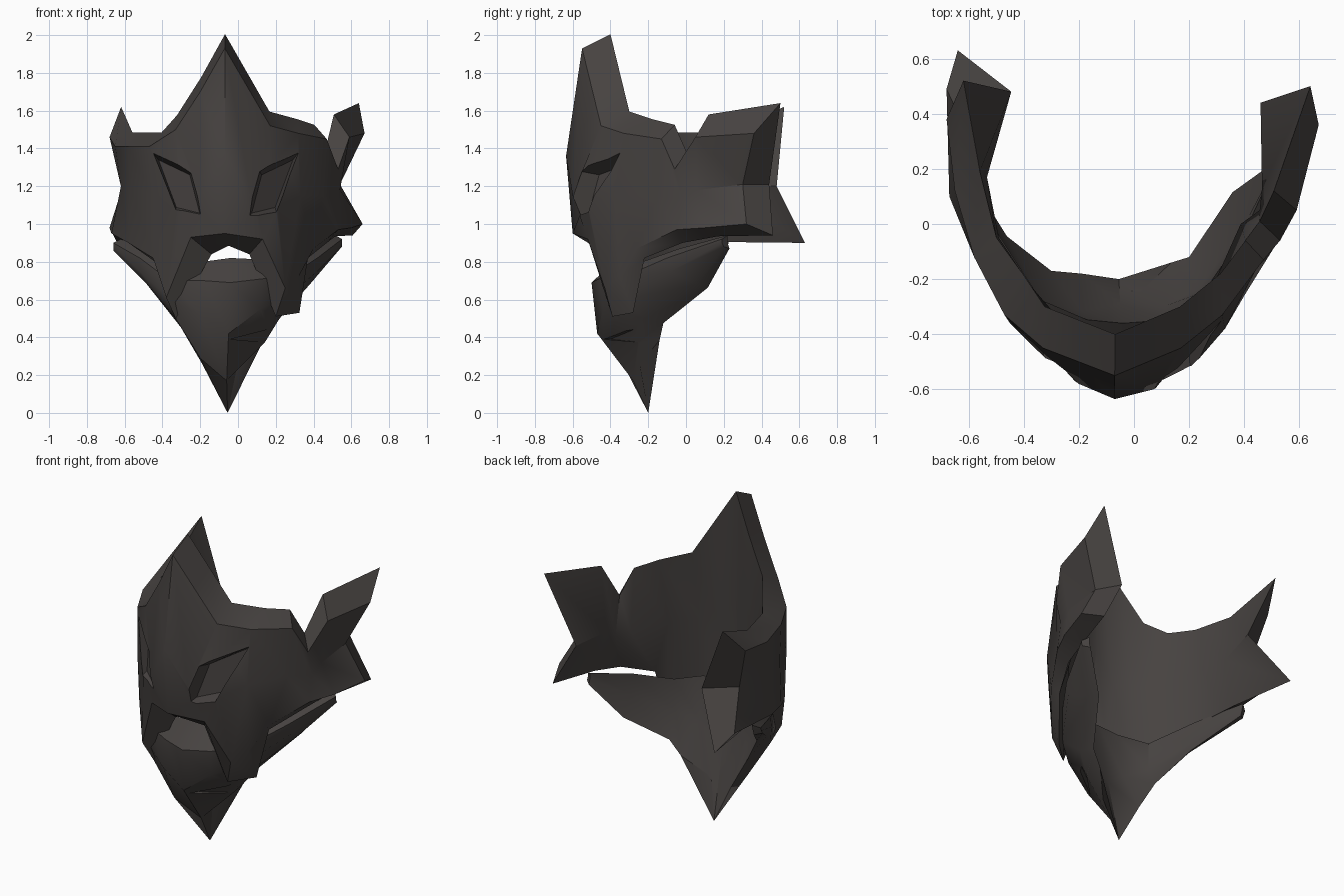
import bpy, bmesh
from mathutils import Vector

if "Cube" in bpy.data.objects:
    bpy.data.objects.remove(bpy.data.objects["Cube"])

mat = bpy.data.materials.new("dark_brown_grey")
mat.diffuse_color = (0.062, 0.055, 0.052, 1)
mat.use_nodes = True
mat.node_tree.nodes["Principled BSDF"].inputs["Base Color"].default_value = mat.diffuse_color


def make(name, verts, faces):
    bm = bmesh.new()
    vs = [bm.verts.new(v) for v in verts]
    for f in faces:
        bm.faces.new([vs[i] for i in f])
    bmesh.ops.recalc_face_normals(bm, faces=bm.faces)
    me = bpy.data.meshes.new(name)
    bm.to_mesh(me)
    bm.free()
    ob = bpy.data.objects.new(name, me)
    bpy.context.collection.objects.link(ob)
    me.materials.append(mat)
    return ob


def shell(name, cols, inner):
    """Closed thick band: each column has top, middle, bottom outer points."""
    n = len(cols)
    verts = []
    for i, col in enumerate(cols):
        outer = [Vector(p) for p in col]
        verts += outer
        verts += [inner(i, r, outer[r]) for r in (2, 1, 0)]
    faces = []
    for i in range(n - 1):
        for k in range(6):
            a, b = i * 6 + k, i * 6 + (k + 1) % 6
            faces.append((a, b, b + 6, a + 6))
    for s in (0, (n - 1) * 6):
        faces += [(s, s + 1, s + 4, s + 5), (s + 1, s + 2, s + 3, s + 4)]
    return make(name, verts, faces)


def cut(ob, cutter):
    m = ob.modifiers.new("cut", 'BOOLEAN')
    m.operation = 'DIFFERENCE'
    m.solver = 'EXACT'
    m.object = cutter
    bpy.context.view_layer.objects.active = ob
    bpy.ops.object.modifier_apply(modifier=m.name)
    bpy.data.objects.remove(cutter)


def prism(name, front, back):
    n = len(front)
    faces = [tuple(range(n)), tuple(range(n, 2 * n))]
    faces += [(i, (i + 1) % n, n + (i + 1) % n, n + i) for i in range(n)]
    return make(name, front + back, faces)


# Upper face shell, from the left rear tip round the front to the right
upper_cols = [
    ((-.68, .38, 1.46), (-.61, .34, 1.20), (-.68, .49, .98)),
    ((-.65, .12, 1.41), (-.62, .10, 1.20), (-.67, .10, .95)),
    ((-.58, -.12, 1.41), (-.57, -.12, 1.20), (-.58, -.12, .90)),
    ((-.47, -.33, 1.41), (-.45, -.36, 1.15), (-.45, -.34, .82)),
    ((-.33, -.45, 1.50), (-.31, -.50, 1.15), (-.38, -.41, .61)),
    ((-.20, -.50, 1.70), (-.20, -.58, 1.15), (-.25, -.50, .93)),
    ((-.07, -.55, 1.93), (-.07, -.635, 1.36), (-.07, -.60, .95)),
    ((.05, -.50, 1.725), (.07, -.60, 1.15), (.13, -.52, .92)),
    ((.17, -.45, 1.52), (.20, -.53, 1.15), (.25, -.43, .66)),
    ((.32, -.33, 1.48), (.33, -.38, 1.15), (.32, -.35, .72)),
    ((.47, -.13, 1.45), (.45, -.15, 1.15), (.40, -.26, .87)),
    ((.53, -.06, 1.29), (.53, -.02, 1.13), (.53, -.05, .97)),
    ((.59, .05, 1.46), (.54, .06, 1.18), (.60, .10, .98)),
    ((.67, .36, 1.48), (.54, .30, 1.21), (.66, .32, 1.0)),
]
# Inner lower rim round the mouth and tusks
upper_rim = {3: (-.41, -.25, .78), 4: (-.33, -.37, .50), 5: (-.14, -.42, .84),
             6: (-.05, -.46, .885), 7: (.06, -.42, .84), 8: (.20, -.39, .51),
             9: (.325, -.28, .53), 10: (.37, -.22, .82), 11: (.47, -.02, .90)}


def upper_inner(i, r, p):
    if i in (0, len(upper_cols) - 1):
        sx = (.91, .73, .94)[r] if i == 0 else (.955, .85, .92)[r]
        return Vector((p.x * sx, p.y + .14, p.z + (.16, 0, -.08 if i == 0 else -.06)[r]))
    if r == 2 and i in upper_rim:
        return Vector(upper_rim[i])
    x = p.x * (.98 if r == 0 and abs(p.x) < .38 else .86)
    dy = .15 if abs(p.x) < .46 or i == 3 else .07
    if r == 1:
        dy += {6: .08, 5: .04, 7: .04}.get(i, 0)
    dz = (.12 if i == 12 else .075, 0, -.045)[r]
    return Vector((x, p.y + dy, p.z + dz))


upper = shell("upper_mask", upper_cols, upper_inner)

# Recessed slanted eyes, mirrored about the nose line
AXIS = -.065
eye = [(.105, -.60, 1.015), (.175, -.545, 1.285), (.395, -.335, 1.39), (.27, -.50, 1.055)]
cx, cz = .236, 1.186
for side, depth in ((1, .085), (-1, .06)):
    def ring(scale, off):
        return [(AXIS + side * (cx + (d - cx) * scale), y + off,
                 cz + (z - cz) * scale) for d, y, z in eye]
    cut(upper, prism("eye_cutter", ring(1.1, -.10), ring(.75, depth)))

# Jaw guard with the pointed chin
jaw_cols = [
    ((-.66, .20, .90), (-.66, .19, .88), (-.66, .18, .86)),
    ((-.52, -.10, .82), (-.52, -.11, .75), (-.49, -.10, .69)),
    ((-.36, -.36, .70), (-.36, -.38, .60), (-.33, -.37, .50)),
    ((-.18, -.46, .70), (-.20, -.46, .52), (-.20, -.35, .29)),
    ((-.04, -.50, .69), (-.05, -.47, .42), (-.06, -.28, .17)),
    ((.13, -.46, .71), (.12, -.44, .55), (.14, -.25, .37)),
    ((.27, -.33, .72), (.25, -.34, .60), (.22, -.22, .50)),
    ((.42, -.10, .82), (.42, -.08, .75), (.38, .06, .68)),
    ((.55, .19, .92), (.55, .19, .90), (.55, .20, .88)),
]
# Inner lower edge round the chin
jaw_rim = {2: (-.30, -.17, .45), 3: (-.19, -.18, .26), 4: (-.055, -.20, 0),
           5: (.135, -.14, .385), 6: (.20, -.12, .475)}


def jaw_inner(i, r, p):
    if r == 2 and i in jaw_rim:
        return Vector(jaw_rim[i])
    w = max(0, 1 - abs(i - 4) / 4)
    dz = (.02 + .11 * w, 0, -.01 - .03 * w)[r]
    dy = (.03 + .11 * w, .03 + .15 * w, .03 + .1 * w)[r]
    return Vector((p.x * (.94 if i != 4 else 1), p.y + dy, p.z + dz))


jaw = shell("jaw_guard", jaw_cols, jaw_inner)

# Shallow nick in the right side of the chin
nick = [(-.04, .39, -.40), (.25, .365, -.16), (.25, .465, -.22)]
cut(jaw, prism("nick_cutter", [(x, -.7, z) for x, z, y in nick],
               [(x, y, z) for x, z, y in nick]))

# Soft faces with crisp rims
for ob in (upper, jaw):
    bpy.ops.object.select_all(action='DESELECT')
    ob.select_set(True)
    bpy.context.view_layer.objects.active = ob
    bpy.ops.object.shade_smooth_by_angle(angle=0.6)
